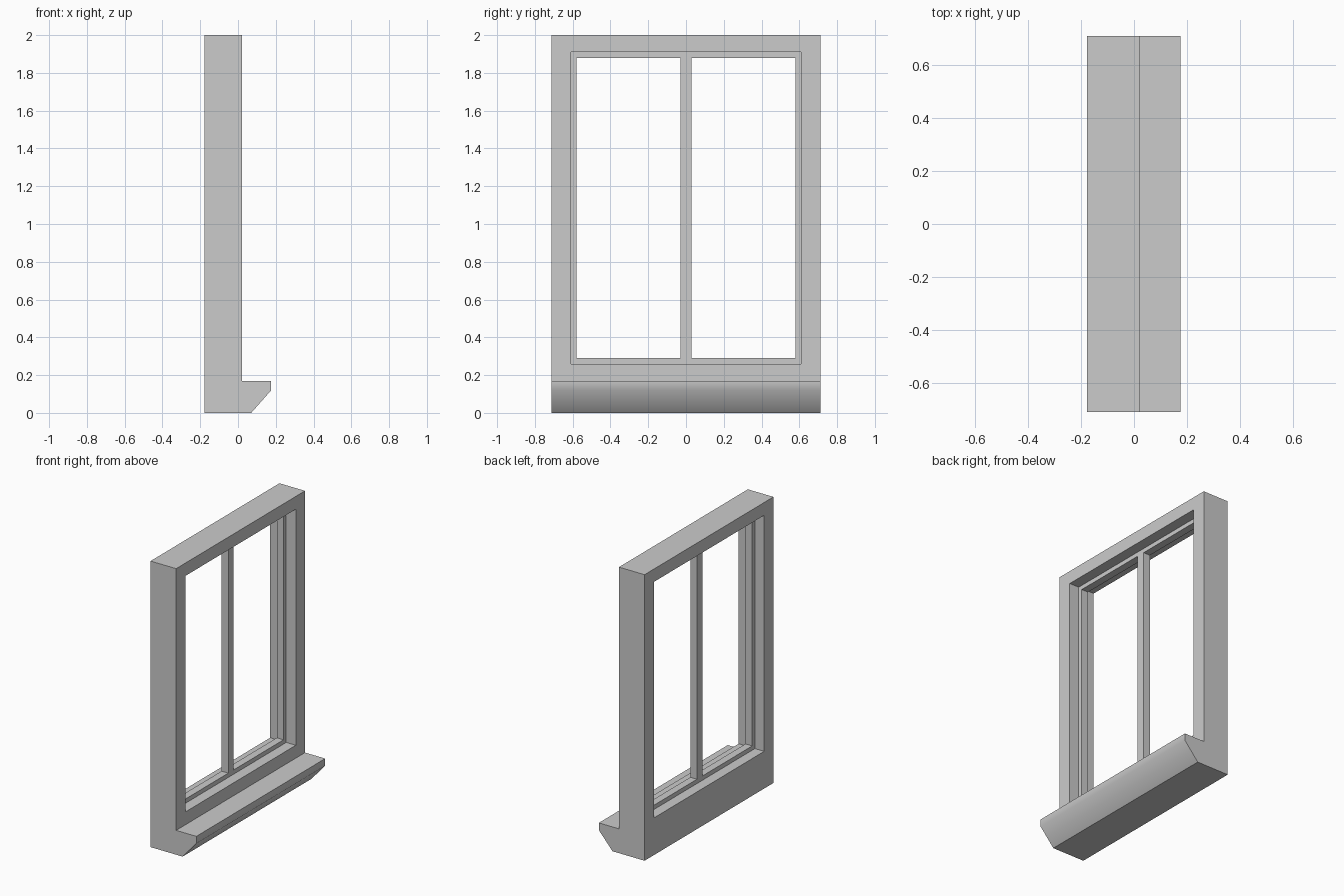
import bpy, bmesh, math

if "Cube" in bpy.data.objects:
    bpy.data.objects.remove(bpy.data.objects["Cube"])


def mesh_object(name, bm):
    bmesh.ops.recalc_face_normals(bm, faces=bm.faces)
    me = bpy.data.meshes.new(name)
    bm.to_mesh(me)
    bm.free()
    ob = bpy.data.objects.new(name, me)
    bpy.context.collection.objects.link(ob)
    return ob


def prism(name, profile, half_width):
    """Extrude an (x, z) profile along y, centred on y = 0."""
    bm = bmesh.new()
    face = bm.faces.new([bm.verts.new((x, -half_width, z)) for x, z in profile])
    ext = bmesh.ops.extrude_face_region(bm, geom=[face])
    verts = [v for v in ext["geom"] if isinstance(v, bmesh.types.BMVert)]
    bmesh.ops.translate(bm, vec=(0, 2 * half_width, 0), verts=verts)
    return mesh_object(name, bm)


def box(name, x, z, half_width, y=0):
    ob = prism(name, [(x[0], z[0]), (x[1], z[0]), (x[1], z[1]), (x[0], z[1])], half_width)
    ob.location.y = y
    return ob


def cut(ob, cutters):
    """Cut openings through a part and remove the cutters."""
    bpy.context.view_layer.update()
    bpy.context.view_layer.objects.active = ob
    for c in cutters:
        c.hide_render = True
        mod = ob.modifiers.new("opening", 'BOOLEAN')
        mod.operation, mod.solver, mod.object = 'DIFFERENCE', 'EXACT', c
        bpy.ops.object.modifier_apply(modifier=mod.name)
        bpy.data.objects.remove(c)


# Outer frame with projecting sill in one profile
BACK, FRONT = -0.178, 0.02
frame = prism("window_frame_and_sill",
              [(BACK, 0), (0.07, 0), (0.176, 0.12), (0.176, 0.17),
               (FRONT, 0.17), (FRONT, 2), (BACK, 2)], 0.712)
cut(frame, [box("opening_cutter", (-0.4, 0.4), (0.26, 1.91), 0.61)])

# Inner sash: a thin panel with two pane openings leaving a central mullion
sash = box("sash_and_mullion", (-0.106, -0.054), (0.26, 1.91), 0.61)
cut(sash, [box("pane_cutter", (-0.4, 0.4), (0.29, 1.88), 0.275, y=s * 0.305)
           for s in (-1, 1)])

# Soft shading only across the sill's front chamfer
bpy.ops.object.select_all(action='DESELECT')
frame.select_set(True)
bpy.context.view_layer.objects.active = frame
bpy.ops.object.shade_smooth_by_angle(angle=math.radians(45))
